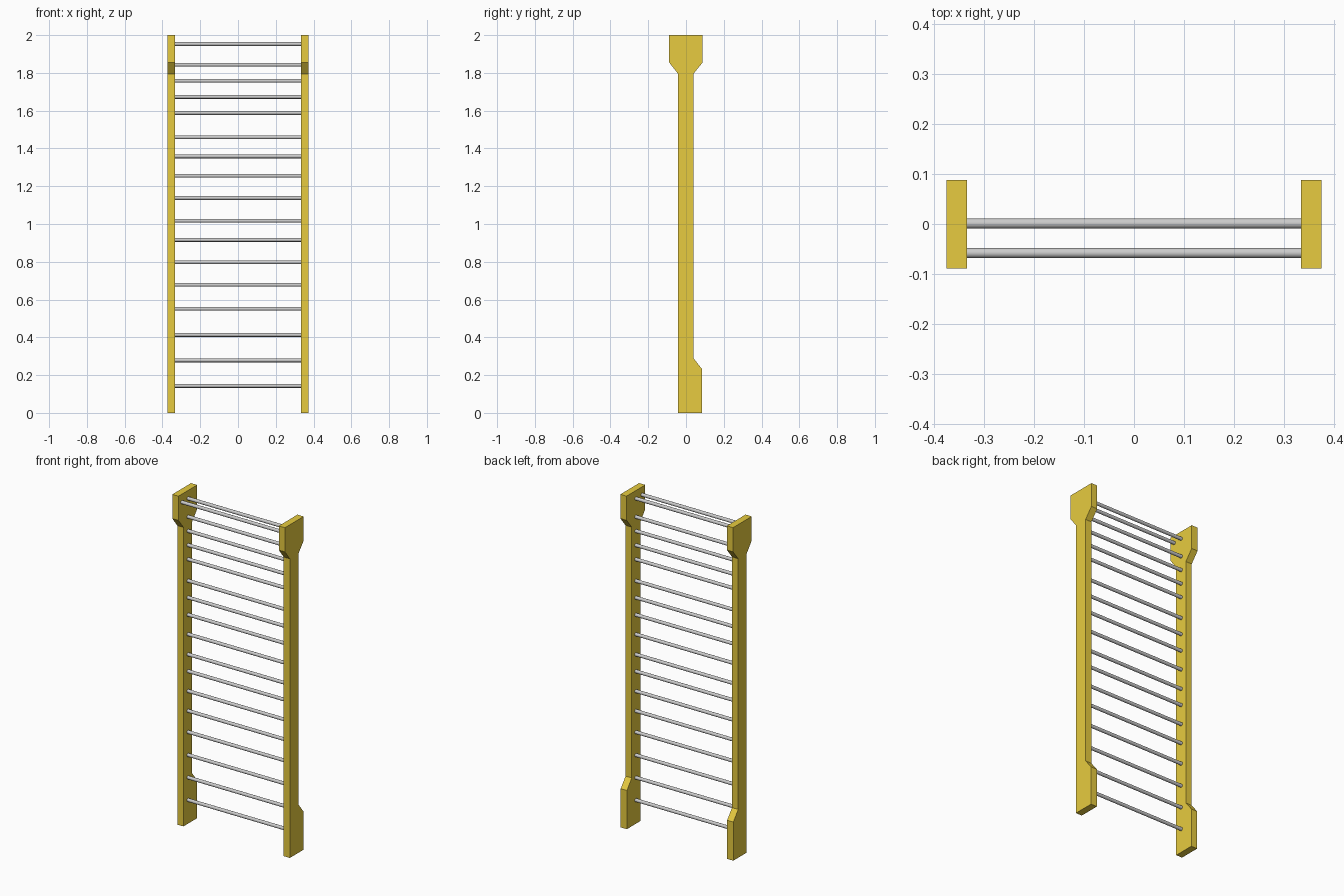
import bpy, bmesh, math
from mathutils import Matrix

if "Cube" in bpy.data.objects:
    bpy.data.objects.remove(bpy.data.objects["Cube"])

wood = bpy.data.materials.new("wood")
wood.diffuse_color = (0.8, 0.6, 0.05, 1)
wood.use_nodes = True
wood.node_tree.nodes["Principled BSDF"].inputs["Base Color"].default_value = wood.diffuse_color

# Side profile of a post as (y, z): flared head, foot block at the back
PROFILE = [(-0.042, 0), (0.085, 0), (0.085, 0.232), (0.039, 0.29),
           (0.039, 1.795), (0.088, 1.855), (0.088, 2.0),
           (-0.089, 2.0), (-0.089, 1.855), (-0.042, 1.795)]
INNER, OUTER = 0.333, 0.374
RUNG_RADIUS = 0.01


def add_object(name, bm, material=None):
    bmesh.ops.recalc_face_normals(bm, faces=bm.faces)
    mesh = bpy.data.meshes.new(name)
    bm.to_mesh(mesh)
    bm.free()
    if material:
        mesh.materials.append(material)
    obj = bpy.data.objects.new(name, mesh)
    bpy.context.collection.objects.link(obj)
    return obj


def add_post(name, side):
    bm = bmesh.new()
    face = bm.faces.new([bm.verts.new((side * INNER, y, z)) for y, z in PROFILE])
    ext = bmesh.ops.extrude_face_region(bm, geom=[face], use_keep_orig=True)
    moved = [g for g in ext["geom"] if isinstance(g, bmesh.types.BMVert)]
    bmesh.ops.translate(bm, verts=moved, vec=(side * (OUTER - INNER), 0, 0))
    add_object(name, bm, wood)


def add_rung(name, y, z):
    bm = bmesh.new()
    bmesh.ops.create_cone(bm, cap_ends=True, segments=24, radius1=RUNG_RADIUS,
                          radius2=RUNG_RADIUS, depth=2 * INNER + 0.01,
                          matrix=Matrix.Translation((0, y, z)) @ Matrix.Rotation(math.pi / 2, 4, 'Y'))
    for f in bm.faces:
        f.smooth = len(f.verts) == 4
    for e in bm.edges:
        e.smooth = all(len(f.verts) == 4 for f in e.link_faces)
    add_object(name, bm)


# Two upright posts
add_post("left_post", -1)
add_post("right_post", 1)

# Rungs, closer together towards the top
heights = [0.143, 0.278, 0.413, 0.551, 0.678, 0.797, 0.916, 1.017, 1.138,
           1.255, 1.358, 1.459, 1.588, 1.673, 1.758, 1.843, 1.953]
for i, z in enumerate(heights):
    add_rung(f"rung_{i + 1:02d}", 0.001, z)

# Extra grab bar in front of the top rung
add_rung("front_grab_bar", -0.058, 1.953)
